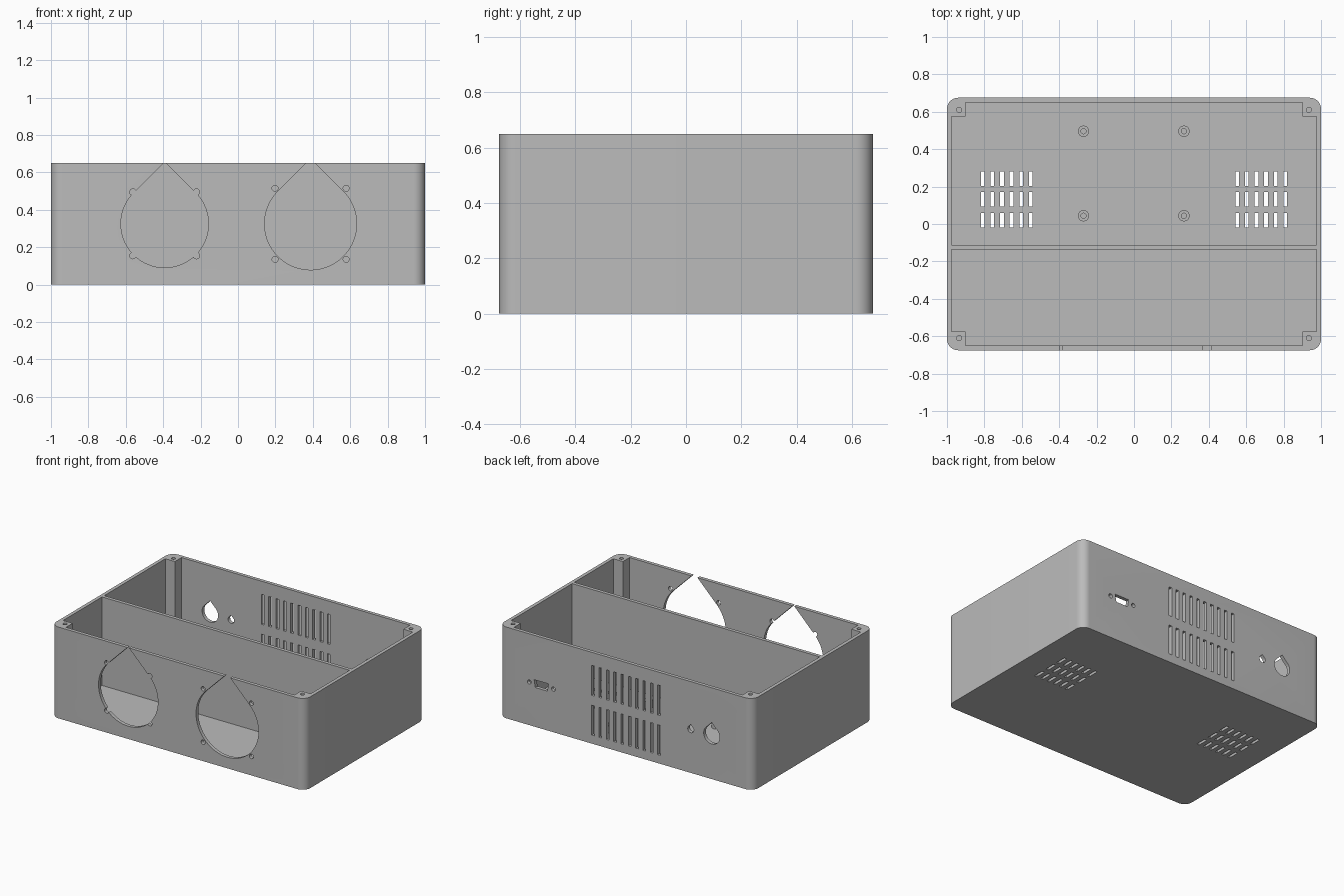
import bpy, bmesh, math

if "Cube" in bpy.data.objects:
    bpy.data.objects.remove(bpy.data.objects["Cube"], do_unlink=True)

GREY = (0.5, 0.5, 0.5, 1)
mat = bpy.data.materials.new("plain grey")
mat.use_nodes = True
mat.diffuse_color = GREY
mat.node_tree.nodes["Principled BSDF"].inputs["Base Color"].default_value = GREY

W, D, H = 1.0, 0.675, 0.65      # half width, half depth, height
WALL, FLOOR, POST = 0.025, 0.02, 0.1


def arc(cx, cy, r, start, end, n):
    steps = [math.radians(start + (end - start) * i / n) for i in range(n + 1)]
    return [(cx + r * math.cos(a), cy + r * math.sin(a)) for a in steps]


def circle(cx, cy, r, n=24):
    return arc(cx, cy, r, 0, 360, n)[:-1]


def teardrop(cx, cy, r, n=48):
    return arc(cx, cy, r, -225, 45, n) + [(cx, cy + r * math.sqrt(2))]


def rect(cx, cy, w, h):
    return [(cx + sx * w / 2, cy + sy * h / 2)
            for sx, sy in ((-1, -1), (1, -1), (1, 1), (-1, 1))]


def prism(bm, pts, lo, hi, axis="z"):
    """Extrude an outline from lo to hi along z or y."""
    place = (lambda a, b, h: (a, b, h)) if axis == "z" else (lambda a, b, h: (a, h, b))
    low = [bm.verts.new(place(a, b, lo)) for a, b in pts]
    high = [bm.verts.new(place(a, b, hi)) for a, b in pts]
    faces = [bm.faces.new(low), bm.faces.new(high)]
    for i in range(len(pts)):
        j = (i + 1) % len(pts)
        faces.append(bm.faces.new((low[i], low[j], high[j], high[i])))
    bmesh.ops.recalc_face_normals(bm, faces=faces)


def finish(name, bm):
    mesh = bpy.data.meshes.new(name)
    bm.to_mesh(mesh)
    bm.free()
    mesh.materials.append(mat)
    obj = bpy.data.objects.new(name, mesh)
    bpy.context.collection.objects.link(obj)
    return obj


def activate(obj):
    bpy.ops.object.select_all(action="DESELECT")
    obj.select_set(True)
    bpy.context.view_layer.objects.active = obj


def carve(obj, bm):
    cutter = finish("cutter", bm)
    cutter.hide_render = True
    mod = obj.modifiers.new("carve", "BOOLEAN")
    mod.operation, mod.solver, mod.object = "DIFFERENCE", "EXACT", cutter
    activate(obj)
    bpy.ops.object.modifier_apply(modifier=mod.name)
    bpy.data.objects.remove(cutter, do_unlink=True)


# Case block with rounded upright corners
R = 0.06
outline = []
for sx, sy, start in ((1, 1, 0), (-1, 1, 90), (-1, -1, 180), (1, -1, 270)):
    outline += arc(sx * (W - R), sy * (D - R), R, start, start + 90, 12)
bm = bmesh.new()
prism(bm, outline, 0, H)
case = finish("case", bm)

# Two compartments, leaving the divider and the corner posts
xi, yi, xp, yp = W - WALL, D - WALL, W - POST, D - POST
bm = bmesh.new()
for side, edge in ((1, -0.112), (-1, -0.137)):
    prism(bm, [(-xi, edge), (xi, edge), (xi, side * yp), (xp, side * yp),
               (xp, side * yi), (-xp, side * yi), (-xp, side * yp), (-xi, side * yp)],
          FLOOR, H + 0.1)
carve(case, bm)

front, back = (-D - 0.05, -D + 0.05), (D - 0.05, D + 0.05)
fans = ((-0.392, 0.234, 0.17, 0.017), (0.388, 0.246, 0.19, 0.016))

# Fan openings and floor vents
bm = bmesh.new()
for x, r, _, _ in fans:
    prism(bm, teardrop(x, H / 2, r, 72), *front, "y")
for side in (-1, 1):
    for col in range(6):
        for y in (0.02, 0.133, 0.242):
            x = side * (0.552 + 0.0514 * col)
            prism(bm, rect(x, y, 0.02, 0.077), -0.05, 0.05)

# Back wall: vents, cable holes and connector slot
for col in range(10):
    for z in (0.167, 0.45):
        prism(bm, rect(0.0578 * (col - 4.5), z, 0.022, 0.213), *back, "y")
prism(bm, teardrop(-0.675, 0.313, 0.063), *back, "y")
prism(bm, teardrop(-0.51, 0.31, 0.024), *back, "y")
prism(bm, [(0.62, 0.28), (0.714, 0.28), (0.724, 0.334), (0.61, 0.334)], *back, "y")
carve(case, bm)

# Screw holes: fans, connector and corner posts
bm = bmesh.new()
for x, _, off, r in fans:
    for sx in (-1, 1):
        for sz in (-1, 1):
            prism(bm, circle(x + sx * off, H / 2 + sz * off, r), *front, "y")
for sx in (-1, 1):
    prism(bm, circle(0.667 + sx * 0.095, 0.307, 0.015), *back, "y")
    for sy in (-1, 1):
        prism(bm, circle(sx * 0.935, sy * 0.61, 0.014), H - 0.2, H + 0.1)
carve(case, bm)
activate(case)
bpy.ops.object.shade_smooth_by_angle(angle=math.radians(30))

# Board standoffs: hollow tubes on the floor
for row, y in (("back", 0.496), ("middle", 0.044)):
    for side, x in (("left", 0.267), ("right", -0.27)):
        bm = bmesh.new()
        prism(bm, circle(x, y, 0.03, 32), FLOOR - 0.005, 0.07)
        tube = finish(f"standoff_{row}_{side}", bm)
        bm = bmesh.new()
        prism(bm, circle(x, y, 0.014, 32), FLOOR, 0.1)
        carve(tube, bm)
        activate(tube)
        bpy.ops.object.shade_smooth_by_angle(angle=math.radians(30))
